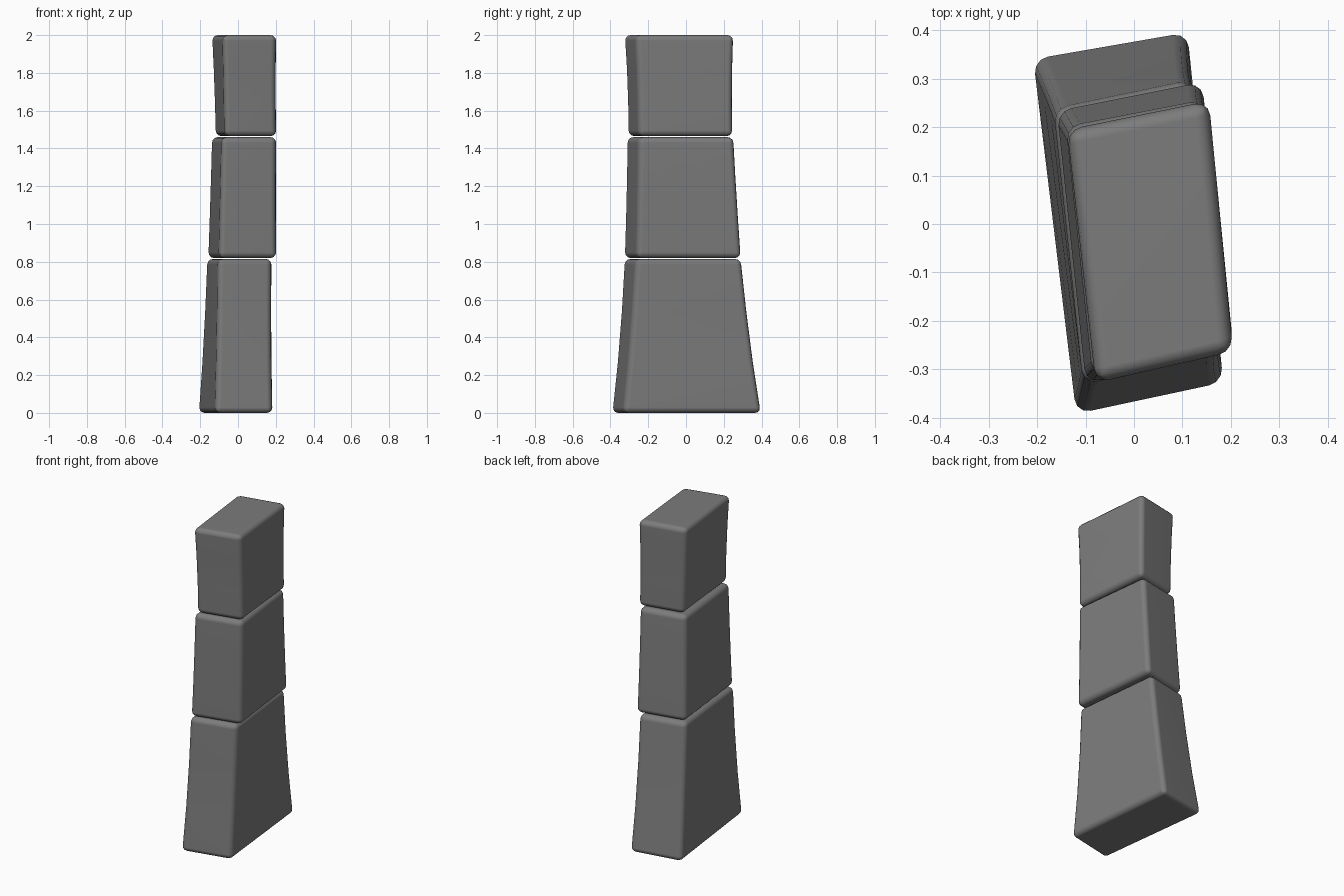
import bpy, bmesh
from mathutils import Vector

cube = bpy.data.objects.get("Cube")
if cube:
    bpy.data.objects.remove(cube, do_unlink=True)

stone = bpy.data.materials.new("dark_grey_stone")
stone.use_nodes = True
grey = (0.2, 0.2, 0.2, 1)
stone.diffuse_color = grey
stone.node_tree.nodes["Principled BSDF"].inputs["Base Color"].default_value = grey


def block(name, z0, z1, bottom, top, waist):
    """Tapered four-sided block; waist pulls the middle rings inward."""
    bm = bmesh.new()
    rings = []
    for t in (0, 1 / 3, 2 / 3, 1):
        pinch = 1 - waist * 4 * t * (1 - t)
        ring = []
        for a, b in zip(bottom, top):
            p = Vector(a).lerp(Vector(b), t) * pinch
            ring.append(bm.verts.new((p.x, p.y, z0 + (z1 - z0) * t)))
        rings.append(ring)
    bm.faces.new(rings[0][::-1])
    bm.faces.new(rings[-1])
    for lo, hi in zip(rings, rings[1:]):
        for i in range(4):
            j = (i + 1) % 4
            bm.faces.new((lo[i], lo[j], hi[j], hi[i]))
    # Round only the real corners, not the ring loops across the sides
    bm.normal_update()
    edges = [e for e in bm.edges if e.calc_face_angle(0) > 0.6]
    bmesh.ops.bevel(bm, geom=edges, offset=0.03, segments=3,
                    profile=0.5, affect='EDGES', clamp_overlap=True)
    mesh = bpy.data.meshes.new(name)
    bm.to_mesh(mesh)
    bm.free()
    mesh.materials.append(stone)
    for f in mesh.polygons:
        f.use_smooth = True
    obj = bpy.data.objects.new(name, mesh)
    bpy.context.collection.objects.link(obj)
    normals = obj.modifiers.new("weighted_normals", 'WEIGHTED_NORMAL')
    normals.keep_sharp = True


# Corner order: front right, front left, back left, back right
block("lower_block", 0, 0.815,
      [(-0.12, -0.395), (0.185, -0.33), (0.11, 0.4), (-0.21, 0.345)],
      [(-0.105, -0.33), (0.18, -0.265), (0.12, 0.295), (-0.165, 0.235)], 0.02)
block("middle_block", 0.82, 1.46,
      [(-0.1, -0.33), (0.205, -0.26), (0.14, 0.295), (-0.16, 0.235)],
      [(-0.085, -0.315), (0.205, -0.25), (0.145, 0.255), (-0.14, 0.2)], 0.005)
block("upper_block", 1.465, 2,
      [(-0.07, -0.31), (0.205, -0.25), (0.155, 0.25), (-0.12, 0.195)],
      [(-0.08, -0.33), (0.205, -0.265), (0.155, 0.255), (-0.14, 0.195)], 0.015)
